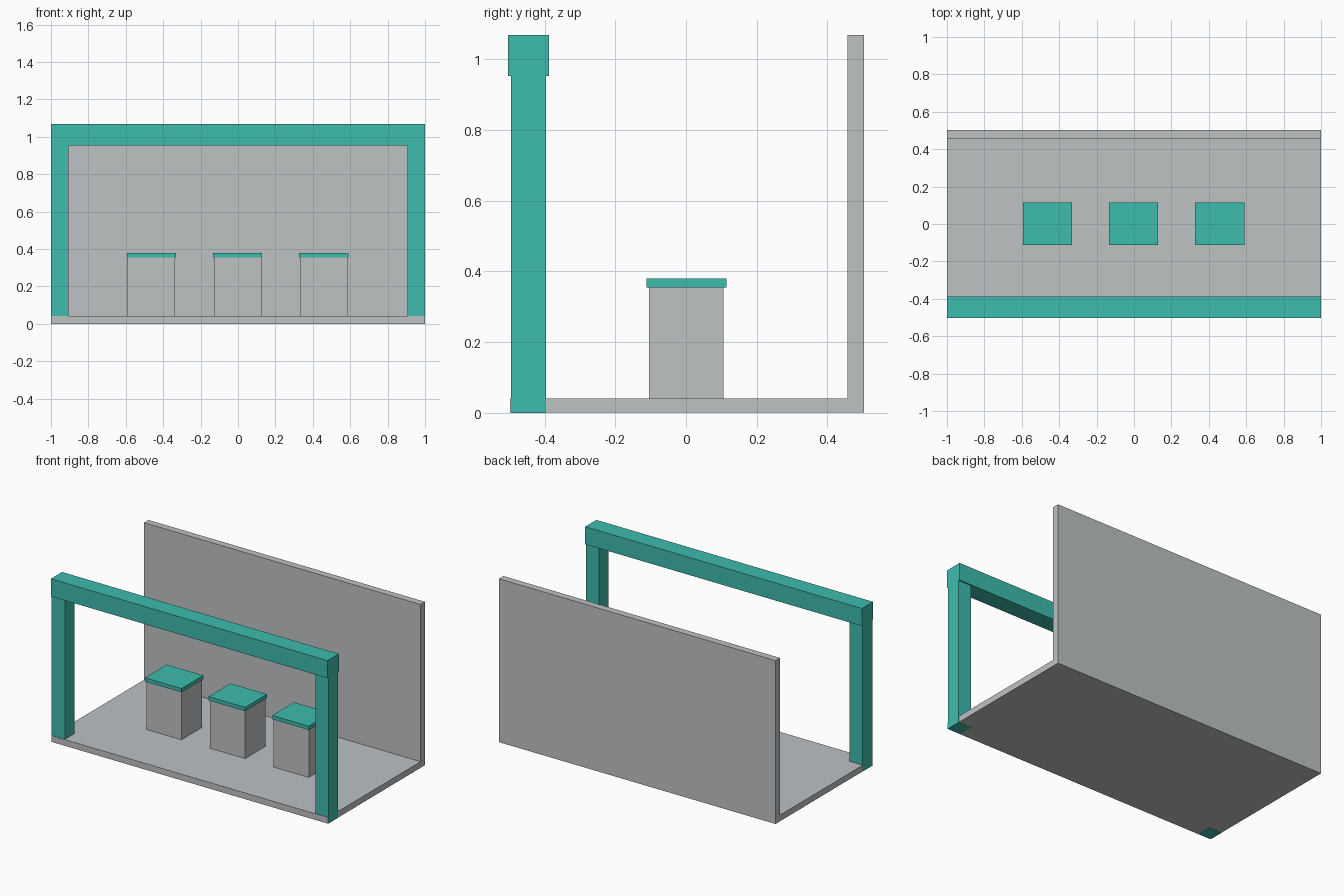
import bpy
import bmesh

if "Cube" in bpy.data.objects:
    bpy.data.objects.remove(bpy.data.objects["Cube"])


def material(name, rgb):
    m = bpy.data.materials.new(name)
    m.diffuse_color = (*rgb, 1.0)
    m.use_nodes = True
    m.node_tree.nodes["Principled BSDF"].inputs["Base Color"].default_value = m.diffuse_color
    return m


teal = material("teal", (0.048, 0.503, 0.423))
grey = material("light grey", (0.515, 0.539, 0.552))


def box(name, x, y, z, mat):
    """Box spanning the given (min, max) ranges."""
    mesh = bpy.data.meshes.new(name)
    bm = bmesh.new()
    bmesh.ops.create_cube(bm, size=1.0)
    for v in bm.verts:
        v.co = [r[0] if c < 0 else r[1] for c, r in zip(v.co, (x, y, z))]
    bm.to_mesh(mesh)
    bm.free()
    mesh.materials.append(mat)
    obj = bpy.data.objects.new(name, mesh)
    bpy.context.collection.objects.link(obj)
    return obj


# Floor and back wall, a hair inside the posts so the post faces stay visible
E = 0.0006
box("floor", (-1 + E, 1 - E), (-0.498, 0.503), (E, 0.041), grey)
box("back_wall", (-1 + E, 1 - E), (0.457, 0.503), (0.041, 1.068), grey)

# Front frame: two posts and a beam
for side, x in (("left", (-1, -0.905)), ("right", (0.905, 1))):
    box(f"{side}_post", x, (-0.495, -0.396), (0, 0.953), teal)
box("front_beam", (-1, 1), (-0.503, -0.388), (0.953, 1.068), teal)

# Row of three stools
for i in range(3):
    cx = -0.0025 + (i - 1) * 0.46
    box(f"stool_base_{i + 1}", (cx - 0.127, cx + 0.127), (-0.104, 0.106),
        (0.041, 0.355), grey)
    box(f"stool_seat_{i + 1}", (cx - 0.132, cx + 0.132), (-0.111, 0.114),
        (0.355, 0.38), teal)
